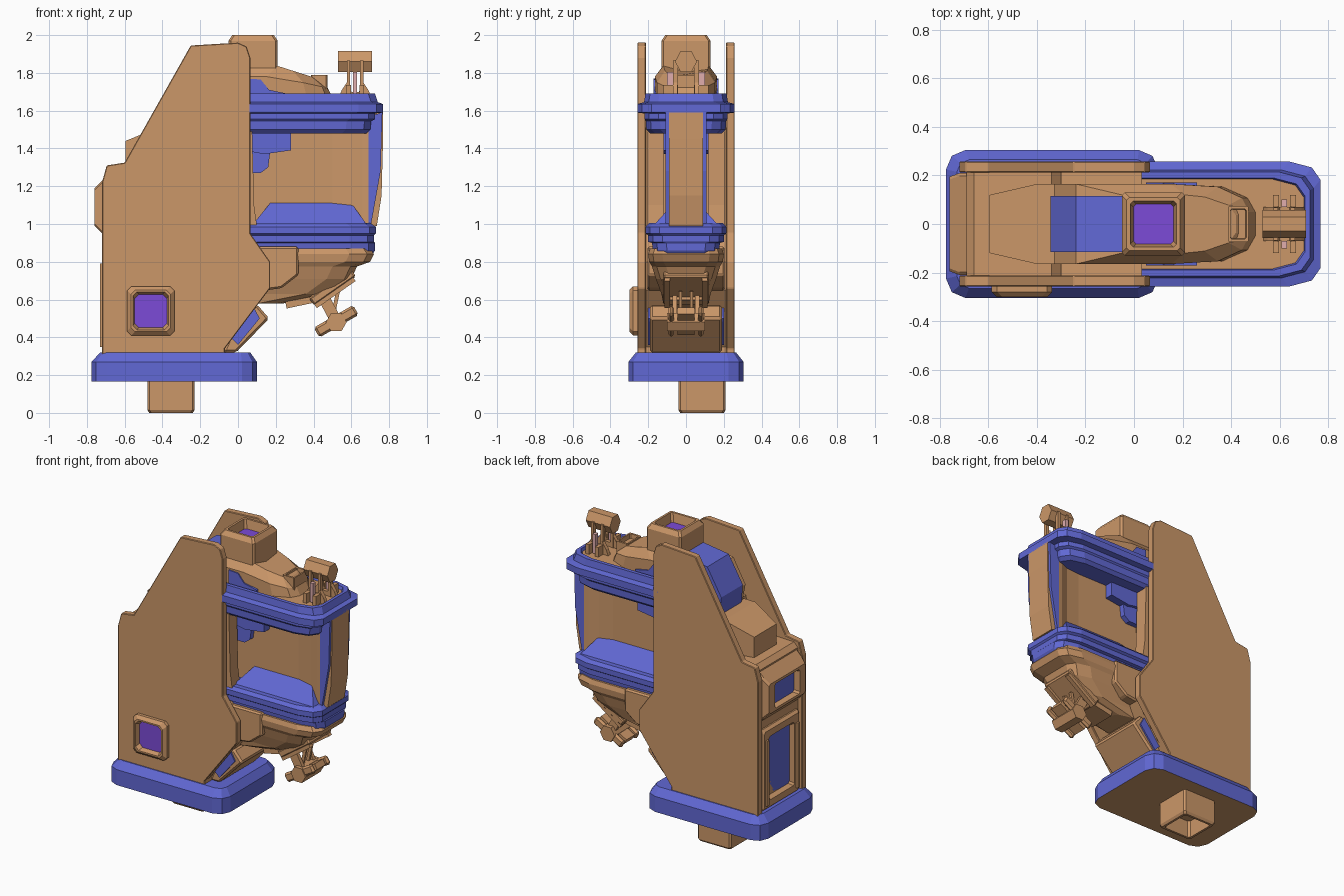
import bpy, bmesh
from math import radians, pi, cos, sin
from mathutils import Matrix, Euler


def material(name, rgb):
    m = bpy.data.materials.new(name)
    m.diffuse_color = (*rgb, 1)
    return m


TAN = material("tan", (0.60, 0.31, 0.14))
BLUE = material("blue", (0.12, 0.14, 0.66))
PURPLE = material("purple", (0.20, 0.07, 0.68))
PINK = material("pink", (0.75, 0.42, 0.42))


def loft(name, rings, mat, cap=None, start=None, matrix=None, bevel=0):
    """Skin equal-length point rings and cap both ends."""
    bm = bmesh.new()
    vs = [[bm.verts.new(p) for p in r] for r in rings]
    n = len(rings[0])
    for a, b in zip(vs, vs[1:]):
        for i in range(n):
            j = (i + 1) % n
            bm.faces.new((a[i], a[j], b[j], b[i]))
    first, last = bm.faces.new(vs[0][::-1]), bm.faces.new(vs[-1])
    first.material_index, last.material_index = 2, 1
    bmesh.ops.recalc_face_normals(bm, faces=bm.faces)
    if matrix:
        bm.transform(matrix)
    me = bpy.data.meshes.new(name)
    bm.to_mesh(me)
    bm.free()
    for m in (mat, cap or mat, start or mat):
        me.materials.append(m)
    ob = bpy.data.objects.new(name, me)
    bpy.context.collection.objects.link(ob)
    if bevel:
        mod = ob.modifiers.new("bevel", "BEVEL")
        mod.width, mod.segments = bevel, 1
    return ob


def side_profile(name, pts, y0, y1, mat, bevel=0):
    return loft(name, [[(x, y, z) for x, z in pts] for y in (y0, y1)], mat, bevel=bevel)


def box(name, c, size, mat, tilt=0, bevel=0):
    hx, hy, hz = (s / 2 for s in size)
    rings = [[(-hx, -hy, z), (hx, -hy, z), (hx, hy, z), (-hx, hy, z)] for z in (-hz, hz)]
    m = Matrix.Translation(c) @ Matrix.Rotation(radians(tilt), 4, 'Y')
    return loft(name, rings, mat, matrix=m, bevel=bevel)


def socket(name, loc, rot, steps, mat, cap, chamfer=0.012):
    """Stepped rectangular port: steps are (half x, half y, height)."""
    rings = []
    for a, b, h in steps:
        c = chamfer
        rings.append([(-a + c, -b, h), (a - c, -b, h), (a, -b + c, h), (a, b - c, h),
                      (a - c, b, h), (-a + c, b, h), (-a, b - c, h), (-a, -b + c, h)])
    m = Matrix.Translation(loc) @ Euler([radians(r) for r in rot]).to_matrix().to_4x4()
    return loft(name, rings, mat, cap, matrix=m)


def band(name, steps, mat, cap=None, x0=0.03):
    """Head layers: steps are (z, right end, half width), chamfered at the right."""
    rings = []
    for z, x, w in steps:
        half = [(x0, w), (x - 0.13, w), (x - 0.035, w - 0.025), (x, w - 0.075)]
        rings.append([(px, -py, z) for px, py in half] + [(px, py, z) for px, py in half[::-1]])
    return loft(name, rings, mat, cap)


# Base plinth with chamfered corners
def plinth_ring(x0, x1, w, z, c):
    d = c * 0.3
    half = [(x0, w - c), (x0 + d, w - d), (x0 + c, w), (x1 - c, w), (x1 - d, w - d), (x1, w - c)]
    return [(x, -y, z) for x, y in half] + [(x, y, z) for x, y in half[::-1]]


loft("base_plinth", [plinth_ring(-0.775, 0.10, 0.305, 0.165, 0.08), plinth_ring(-0.775, 0.10, 0.305, 0.27, 0.08),
                     plinth_ring(-0.73, 0.065, 0.265, 0.32, 0.05)], BLUE, start=TAN)

# Pegs and ports
socket("bottom_peg", (-0.355, 0.085, 0.17), (180, 0, 0),
       [(0.125, 0.125, 0), (0.125, 0.125, 0.155), (0.115, 0.115, 0.17), (0.10, 0.10, 0.17),
        (0.095, 0.095, 0.06)], TAN, TAN)
socket("top_peg", (0.08, 0, 1.80), (0, 0, 0),
       [(0.13, 0.13, 0), (0.13, 0.13, 0.17), (0.11, 0.11, 0.20), (0.095, 0.095, 0.20),
        (0.083, 0.083, 0.14)], TAN, PURPLE)
socket("side_port", (-0.462, -0.25, 0.54), (90, 0, 0),
       [(0.125, 0.13, 0), (0.125, 0.13, 0.03), (0.105, 0.11, 0.05), (0.095, 0.10, 0.05),
        (0.085, 0.088, 0.02)], TAN, PURPLE, 0.022)

# Large side panels
panel = [(-0.72, 0.31), (-0.72, 1.22), (-0.695, 1.31), (-0.60, 1.325), (-0.25, 1.945), (0, 1.96),
         (0.045, 1.94), (0.065, 1.88), (0.065, 0.95), (0.17, 0.80), (0.17, 0.66), (-0.07, 0.34),
         (-0.07, 0.31)]
for s, tag in ((-1, "front"), (1, "back")):
    side_profile("side_panel_" + tag, panel, s * 0.212, s * 0.258, TAN, 0.004)

# Inner body between the panels
side_profile("inner_body", [(-0.69, 0.31), (-0.69, 1.27), (-0.66, 1.30), (-0.34, 1.31), (-0.30, 1.52),
                            (0.04, 1.60), (0.04, 0.95), (0.15, 0.80), (0.15, 0.65), (-0.07, 0.35),
                            (-0.07, 0.31)], -0.213, 0.213, TAN)

# Left end frames with blue insets
socket("upper_end_frame", (-0.68, 0, 1.09), (0, -90, 0),
       [(0.18, 0.21, 0), (0.14, 0.21, 0.04), (0.10, 0.195, 0.08), (0.083, 0.135, 0.08),
        (0.073, 0.12, 0.045)], TAN, BLUE)
socket("lower_end_frame", (-0.66, 0, 0.59), (0, -90, 0),
       [(0.275, 0.20, 0), (0.275, 0.20, 0.04), (0.26, 0.185, 0.058), (0.215, 0.135, 0.058),
        (0.20, 0.12, 0.03)], TAN, BLUE)
for s in (-1, 1):
    box("end_rib", (-0.718, s * 0.165, 0.57), (0.025, 0.025, 0.44), TAN)


# Rear hump, blue rear cover and crown
def wide(x, w, z0, z1):
    return [(x, -w, z0), (x, w, z0), (x, w, z1), (x, -w, z1)]


loft("rear_hump", [wide(-0.595, 0.12, 1.28, 1.44), wide(-0.40, 0.165, 1.28, 1.52),
                   wide(-0.30, 0.165, 1.28, 1.52)], TAN)
side_profile("rear_cover", [(-0.335, 1.50), (-0.345, 1.64), (-0.24, 1.82), (0.0, 1.855), (0.0, 1.50)],
             -0.115, 0.115, BLUE)


def crown_ring(x0, x1, w, za, zb):
    half = [(x0, w), (x0 + 0.55 * (x1 - x0), w), (x1 - 0.13, w * 0.93), (x1 - 0.03, w * 0.65), (x1, w * 0.3)]
    pts = [(x, -y) for x, y in half] + [(x, y) for x, y in half[::-1]]
    return [(x, y, za + (zb - za) * max(0, (x - 0.2) / (x1 - 0.2))) for x, y in pts]


loft("crown", [crown_ring(-0.32, 0.49, 0.145, 1.5, 1.6), crown_ring(-0.33, 0.50, 0.165, 1.62, 1.67),
               crown_ring(-0.24, 0.475, 0.165, 1.78, 1.72), crown_ring(-0.05, 0.42, 0.12, 1.84, 1.77)], TAN)
socket("crown_vent", (0.43, 0, 1.66), (0, 0, 0),
       [(0.043, 0.075, 0), (0.043, 0.075, 0.13), (0.033, 0.062, 0.13), (0.03, 0.06, 0.10)],
       TAN, TAN, 0.006)

# Head bands
band("upper_band", [(1.48, 0.68, 0.19), (1.50, 0.70, 0.21), (1.545, 0.705, 0.212), (1.555, 0.725, 0.22),
                    (1.585, 0.725, 0.22), (1.59, 0.768, 0.258), (1.635, 0.768, 0.258), (1.645, 0.74, 0.222),
                    (1.69, 0.725, 0.215), (1.69, 0.705, 0.19), (1.67, 0.70, 0.185)], BLUE, TAN)
band("lower_band", [(0.82, 0.70, 0.165), (0.86, 0.725, 0.175), (0.90, 0.725, 0.18), (0.905, 0.72, 0.20),
                    (0.94, 0.72, 0.20), (0.95, 0.73, 0.215), (0.985, 0.73, 0.215), (1.005, 0.70, 0.195)], BLUE)
loft("chamber_sill", [[(a, -w, z), (b, -w, z), (b, w, z), (a, w, z)]
                      for a, b, w, z in ((0.08, 0.68, 0.165, 1.0), (0.17, 0.60, 0.065, 1.11))], BLUE)
for s in (-1, 1):
    side_profile("band_fin", [(0.05, 1.66), (0.05, 1.77), (0.12, 1.765), (0.165, 1.71), (0.26, 1.69),
                              (0.26, 1.66)], s * 0.15, s * 0.172, BLUE)
    # Chamber corner trims
    side_profile("chamber_trim", [(0.03, 1.50), (0.28, 1.50), (0.28, 1.39), (0.14, 1.37), (0.03, 1.39)],
                 s * 0.05, s * 0.12, BLUE)
    side_profile("chamber_stud", [(0.03, 1.38), (0.17, 1.38), (0.16, 1.30), (0.12, 1.27), (0.03, 1.27)],
                 s * 0.05, s * 0.10, BLUE)
    side_profile("chamber_post", [(0.02, 1.49), (0.075, 1.49), (0.085, 1.1), (0.10, 0.99), (0.02, 0.99)],
                 s * 0.12, s * 0.205, TAN)

# Recessed chamber wall, flaring out to the end visor
loft("chamber_wall", [wide(x, w, 0.99, 1.52) for x, w in
                      ((0.02, 0.065), (0.50, 0.065), (0.60, 0.075), (0.66, 0.10), (0.70, 0.105))], TAN)
side_profile("visor", [(0.68, 1.58), (0.768, 1.60), (0.768, 1.45), (0.76, 1.15), (0.735, 0.99), (0.67, 0.99)],
             -0.09, 0.09, TAN)
for s in (-1, 1):
    side_profile("visor_trim", [(0.69, 1.57), (0.764, 1.59), (0.755, 1.28), (0.705, 1.0), (0.69, 1.0)],
                 s * 0.085, s * 0.108, BLUE)

# Chin under the head
band("chin", [(0.87, 0.70, 0.19), (0.84, 0.72, 0.20), (0.80, 0.70, 0.195), (0.775, 0.63, 0.18),
              (0.71, 0.60, 0.16), (0.63, 0.49, 0.13), (0.58, 0.24, 0.12)], TAN)
side_profile("chin_bracket", [(0.06, 0.88), (0.32, 0.88), (0.32, 0.73), (0.23, 0.66), (0.08, 0.64)],
             -0.205, 0.205, TAN, 0.01)
box("chin_plate", (0.50, 0, 0.665), (0.27, 0.24, 0.05), TAN, -35, 0.01)
for s in (-1, 1):
    box("chin_rail", (0.50, s * 0.10, 0.655), (0.25, 0.03, 0.07), TAN, -35)
box("chin_step", (0.36, 0, 0.60), (0.22, 0.18, 0.05), TAN, -12)


def hex_bar(name, axis, c, length, r, mat, squash=1):
    rings = []
    for h in (-length / 2, length / 2):
        pts = [(r * cos(i * pi / 3), r * squash * sin(i * pi / 3)) for i in range(6)]
        rings.append([(h, a, b) if axis == 'x' else (a, h, b) for a, b in pts])
    return loft(name, rings, mat, matrix=Matrix.Translation(c))


# Lower joint: fins, cross bar and hexagonal hub
for y in (-0.06, 0.06):
    box("joint_fin", (0.47, y, 0.58), (0.06, 0.025, 0.18), TAN, -28)
    box("joint_strut", (0.515, y * 0.5, 0.575), (0.02, 0.015, 0.14), TAN, 12)
    box("joint_claw", (0.52, y * 1.3, 0.485), (0.24, 0.03, 0.06), TAN, -30, 0.012)
box("joint_bar", (0.52, 0, 0.485), (0.22, 0.09, 0.04), TAN, -30)
hex_bar("joint_hub", 'y', (0.52, 0, 0.48), 0.20, 0.055, TAN)

# Top clamp: legs, pins and hexagonal bar
hex_bar("clamp_bar", 'x', (0.62, 0, 1.86), 0.18, 0.058, TAN, 1.1)
for s in (-1, 1):
    side_profile("clamp_foot", [(0.53, 1.66), (0.71, 1.66), (0.69, 1.71), (0.66, 1.755), (0.64, 1.70),
                                (0.60, 1.70), (0.58, 1.755), (0.55, 1.71)], s * 0.045, s * 0.07, TAN)
    for x in (0.585, 0.655):
        box("clamp_post", (x, s * 0.055, 1.765), (0.018, 0.025, 0.20), TAN)
        box("clamp_lug", (x, s * 0.095, 1.70), (0.025, 0.05, 0.07), TAN)
    box("clamp_pin", (0.62, s * 0.085, 1.74), (0.022, 0.03, 0.13), PINK)

# Tilted lower brace with blue side plates
side_profile("lower_brace", [(-0.08, 0.32), (-0.01, 0.32), (0.165, 0.50), (0.10, 0.575), (0.0, 0.50)],
             -0.19, 0.19, TAN, 0.012)
for s in (-1, 1):
    side_profile("brace_plate", [(-0.04, 0.40), (0.0, 0.36), (0.115, 0.50), (0.085, 0.555)],
                 s * 0.18, s * 0.20, BLUE)
